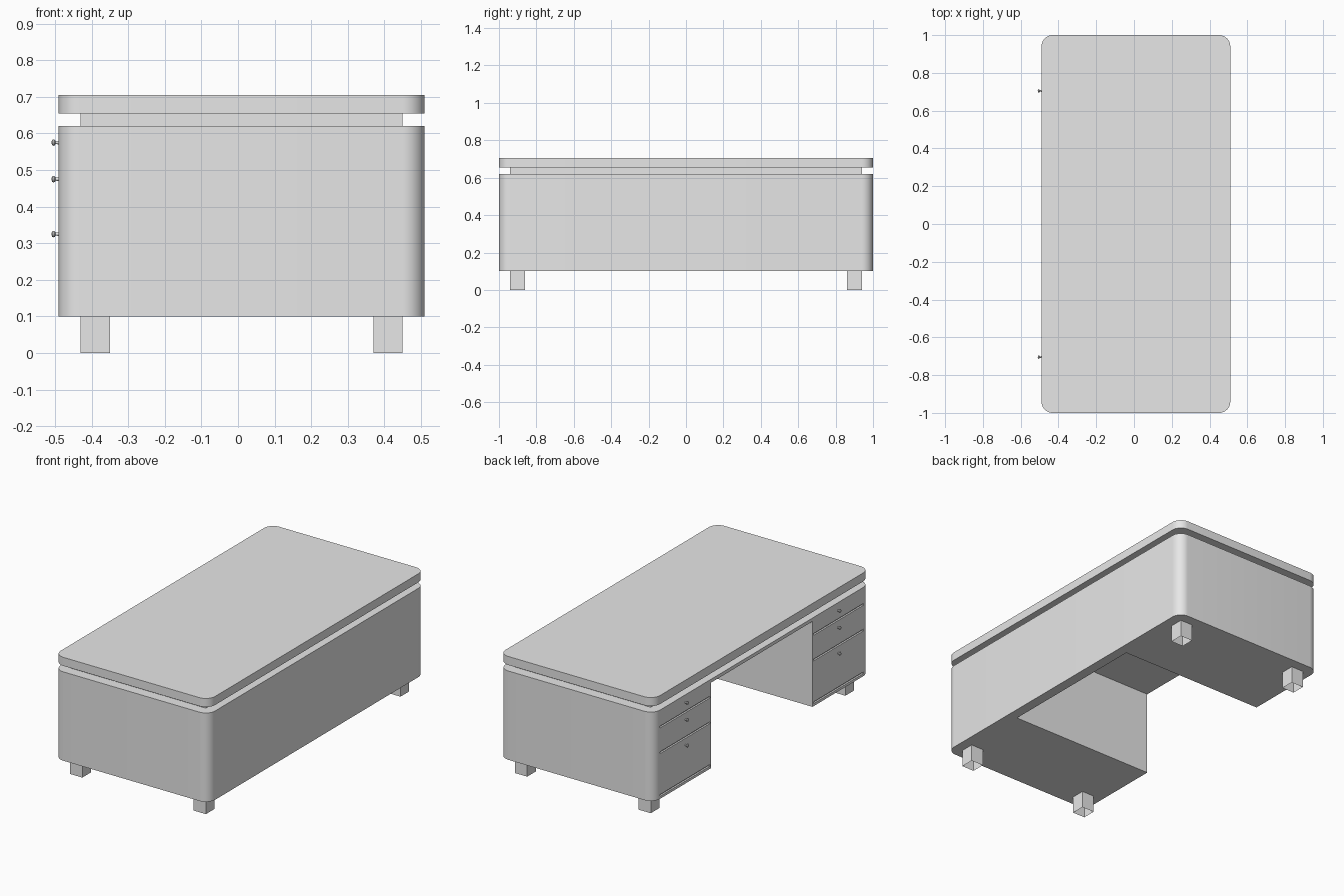
import bpy, bmesh, math
from mathutils import Matrix, Vector

default = bpy.data.objects.get("Cube")
if default:
    bpy.data.objects.remove(default, do_unlink=True)

grey = bpy.data.materials.new("plain grey")
grey.use_nodes = True
GREY = (0.8, 0.8, 0.8, 1)
grey.diffuse_color = GREY
grey.node_tree.nodes["Principled BSDF"].inputs["Base Color"].default_value = GREY

CX = 0.01            # desk centre; the knobs overhang on the drawer side
FACE = CX - 0.5      # drawer face
LEDGE = 0.06         # overhang and corner radius
HOLE = 0.47          # half width of the knee hole


def finish(bm, name):
    bmesh.ops.recalc_face_normals(bm, faces=bm.faces)
    mesh = bpy.data.meshes.new(name)
    bm.to_mesh(mesh)
    bm.free()
    mesh.materials.append(grey)
    ob = bpy.data.objects.new(name, mesh)
    bpy.context.collection.objects.link(ob)
    return ob


def box(name, lo, hi, radius=0, open_bottom=False):
    lo, hi = Vector(lo), Vector(hi)
    bm = bmesh.new()
    bmesh.ops.create_cube(bm, size=1, matrix=Matrix.Translation((lo + hi) / 2)
                          @ Matrix.Diagonal((*(hi - lo), 1)))
    if radius:
        upright = [e for e in bm.edges
                   if abs(e.verts[0].co.z - e.verts[1].co.z) > 1e-4]
        bmesh.ops.bevel(bm, geom=upright, offset=radius, segments=10,
                        profile=0.5, affect='EDGES')
    if open_bottom:
        low = [f for f in bm.faces if f.calc_center_median().z < lo.z + 1e-4]
        bmesh.ops.delete(bm, geom=low, context='FACES_ONLY')
    return finish(bm, name)


def smooth(ob):
    bpy.ops.object.select_all(action='DESELECT')
    ob.select_set(True)
    bpy.context.view_layer.objects.active = ob
    bpy.ops.object.shade_smooth_by_angle(angle=math.radians(30))


def cut(ob, cutter):
    bpy.ops.object.select_all(action='DESELECT')
    bpy.context.view_layer.objects.active = ob
    ob.select_set(True)
    mod = ob.modifiers.new("cut", 'BOOLEAN')
    mod.operation = 'DIFFERENCE'
    mod.solver = 'EXACT'
    mod.object = cutter
    bpy.ops.object.modifier_apply(modifier=mod.name)
    bpy.data.objects.remove(cutter, do_unlink=True)


# Body with a knee hole and grooves between the drawers
body = box("body", (FACE, -1, 0.1), (CX + 0.5, 1, 0.62), LEDGE)
cut(body, box("knee_cutter", (FACE - 0.1, -HOLE, 0), (CX + 0.44, HOLE, 0.6)))
for side in (-1, 1):
    for z in (0.12, 0.37, 0.52):
        ys = sorted((side * (HOLE + 0.01), side * (1 - LEDGE)))
        cut(body, box("groove_cutter", (FACE - 0.1, ys[0], z - 0.005),
                      (FACE + 0.01, ys[1], z + 0.005)))
smooth(body)

# Desk top floating on a recessed neck
box("neck", (FACE + LEDGE, LEDGE - 1, 0.62), (CX + 0.5 - LEDGE, 1 - LEDGE, 0.655))
smooth(box("desk_top", (FACE, -1, 0.655), (CX + 0.5, 1, 0.705), LEDGE))

# Legs: open square tubes
for sx, end in ((-1, "right"), (1, "left")):
    for sy, part in ((-1, "front"), (1, "back")):
        x, y = CX + sx * 0.4, sy * 0.9
        box(f"{part}_{end}_leg", (x - 0.04, y - 0.04, 0), (x + 0.04, y + 0.04, 0.1),
            open_bottom=True)


# Drawer knobs: a turned stem with a rounded head
def knob(name, y, z):
    profile = [(0, 0.005), (-0.008, 0.004), (-0.011, 0.008),
               (-0.015, 0.009), (-0.018, 0.007), (-0.02, 0)]
    bm = bmesh.new()
    verts = [bm.verts.new((x, r, 0)) for x, r in profile]
    edges = [bm.edges.new(pair) for pair in zip(verts, verts[1:])]
    bmesh.ops.spin(bm, geom=verts + edges, cent=(0, 0, 0), axis=(1, 0, 0),
                   angle=math.tau, steps=16)
    bmesh.ops.remove_doubles(bm, verts=bm.verts, dist=1e-5)
    ob = finish(bm, name)
    ob.location = (FACE, y, z)
    smooth(ob)


for y, part in ((-0.705, "front"), (0.705, "back")):
    for z, row in ((0.575, "upper"), (0.475, "middle"), (0.325, "lower")):
        knob(f"{part}_{row}_knob", y, z)
